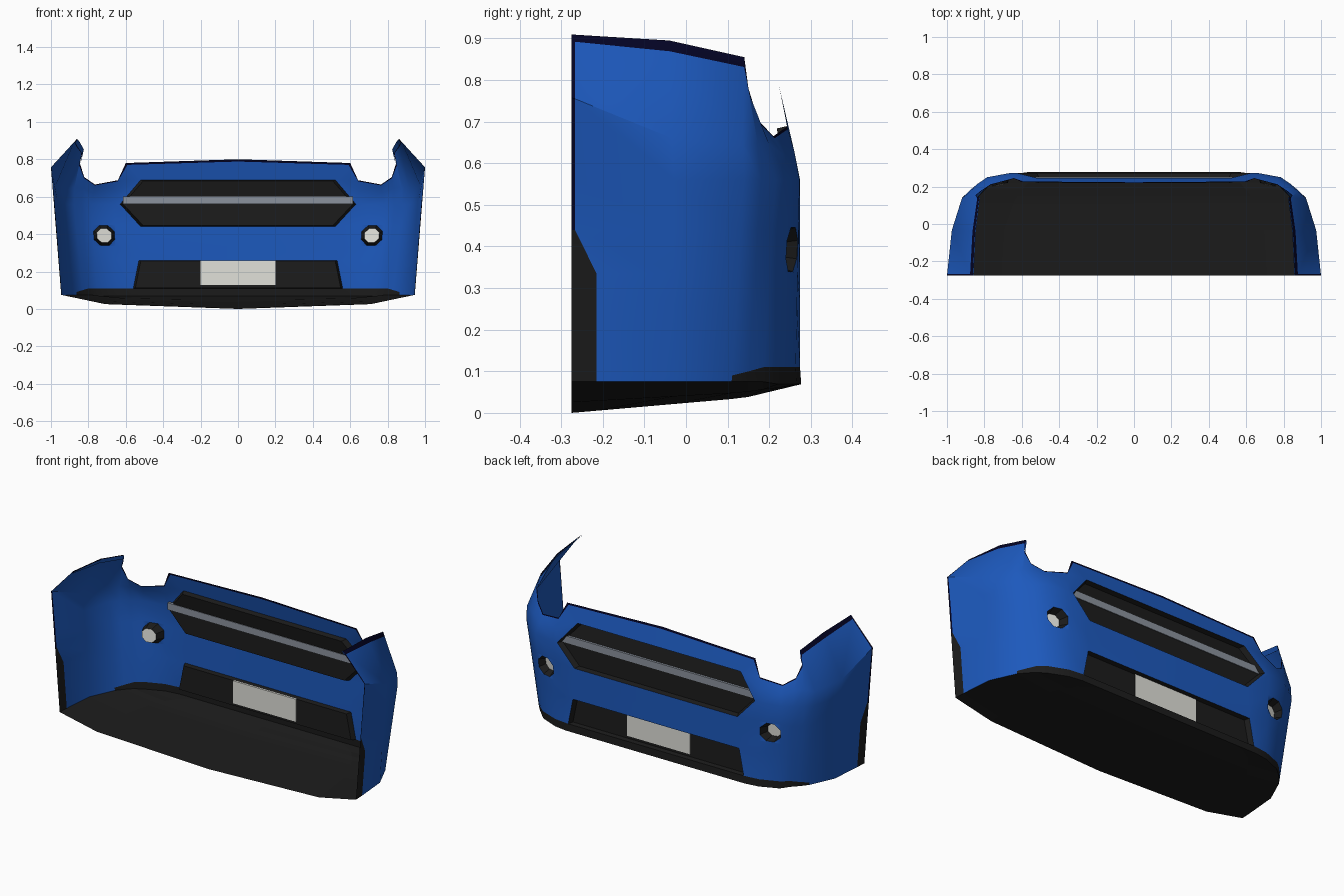
import bpy, bmesh, math
from mathutils import Vector

cube = bpy.data.objects.get("Cube")
if cube:
    bpy.data.objects.remove(cube, do_unlink=True)


def material(name, colour):
    mat = bpy.data.materials.new(name)
    mat.use_nodes = True
    mat.diffuse_color = (*colour, 1)
    mat.node_tree.nodes["Principled BSDF"].inputs["Base Color"].default_value = (*colour, 1)
    return mat


blue = material("blue paint", (.012, .1, .51))
black = material("black plastic", (.0115, .0115, .0115))
navy = material("dark navy edge", (.001, .001, .018))
white = material("off white", (.75, .75, .7))
steel = material("grey metal", (.26, .29, .34))


def build(name, faces, materials, smooth=False):
    """Make a mirrored object from (points, material index) faces, merged at shared points."""
    bm = bmesh.new()
    for points, index in faces:
        face = bm.faces.new([bm.verts.new(p) for p in points])
        face.material_index = index
    bmesh.ops.remove_doubles(bm, verts=bm.verts, dist=.0005)
    mesh = bpy.data.meshes.new(name)
    bm.to_mesh(mesh)
    bm.free()
    obj = bpy.data.objects.new(name, mesh)
    bpy.context.collection.objects.link(obj)
    for mat in materials:
        mesh.materials.append(mat)
    modifier = obj.modifiers.new("Mirror", 'MIRROR')
    modifier.merge_threshold = .0005
    if smooth:
        bpy.ops.object.select_all(action='DESELECT')
        obj.select_set(True)
        bpy.context.view_layer.objects.active = obj
        bpy.ops.object.shade_smooth_by_angle(angle=math.radians(37))


def box(name, low, high, mat):
    bpy.ops.mesh.primitive_cube_add(size=1, location=(Vector(low) + Vector(high)) / 2)
    obj = bpy.context.object
    obj.name = name
    obj.scale = Vector(high) - Vector(low)
    obj.data.materials.append(mat)


# Bumper skin columns, centre to rear edge: plan x, plan y, crease point, top point
columns = [
    (0, .274, (0, .246, .69), (0, .22, .8)),
    (.52, .274, (.52, .246, .69), (.6, .225, .78)),
    (.66, .273, (.65, .26, .63), (.642, .243, .688)),
    (.785, .25, (.77, .235, .62), (.765, .21, .665)),
    (.84, .215, (.83, .2, .645), (.822, .172, .705)),
    (.885, .18, (.875, .172, .65), (.846, .15, .78)),
    (.93, .14, (.92, .137, .64), (.828, .14, .855)),
    (.975, -.03, (.974, -.033, .66), (.85, -.04, .895)),
    (.996, -.215, (.999, -.267, .755), (.861, -.267, .909)),
    (1, -.275, (1, -.275, .757), (.86, -.275, .91)),
]
heights = [.075, .11, .26, .335, .44, .56]
opening_edge = [.57, .56, .53, .53, .52, .63]
REAR = len(columns) - 2


def skin_point(row, col):
    x, y, crease, top = columns[col]
    if row >= len(heights):
        blend = (0, .89, 1)[row - len(heights)]
        return Vector(crease).lerp(Vector(top), blend)
    z = heights[row]
    if col == 1:
        x = opening_edge[row]
    if row == 1 and col > 4:
        z = .1 if col == 5 else .09
    if row == 4 and col in (2, 3):
        z = .45
    if col == REAR and row > 3:
        y = -.267
    if row == 0 and col < 4:
        y += .003
        z = .069
    # The sides lean inward toward the bottom, and the corners get rounder
    x -= .08 * (.76 - z) * max(0, x - .785) / .215
    if 2 <= col <= 6:
        tuck = (.01 if col == 2 else .03) * (.56 - z) / .48
        x -= tuck
        y -= tuck
    return Vector((x, y, z))


grid = [[skin_point(r, c) for c in range(len(columns))] for r in range(len(heights) + 3)]
openings = {(1, 0), (4, 0), (5, 0), (3, 2)}
skin, liner = [], []
for r in range(len(grid) - 1):
    for c in range(len(columns) - 1):
        if (r, c) in openings:
            continue
        shade = 0
        if (r == 0 and c < 6) or (c == REAR and r < 4):
            shade = 1
        elif c == REAR or r == len(grid) - 2:
            shade = 2
        quad = [grid[r][c], grid[r + 1][c], grid[r + 1][c + 1], grid[r][c + 1]]
        skin.append((quad, shade))
        if r == len(grid) - 2 and c > 4:
            liner.append(([p - Vector((.004, 0, .003)) for p in quad[::-1]], 0))

# Octagonal fog lamp hole inside one skin quad
corners = [grid[4][3], grid[4][2], grid[3][2], grid[3][3]]
centre = sum(corners, Vector()) / 4
across = (corners[0] - corners[1]) / 2
upward = (corners[0] - corners[3]) / 2


def octagon(radius, depth):
    angles = [math.pi / 8 + math.pi / 4 * k for k in range(8)]
    return [centre + across * radius * math.cos(a) + upward * radius * math.sin(a)
            - Vector((0, depth, 0)) for a in angles]


rim = octagon(1, 0)
for k in range(4):
    a, b, c = rim[2 * k], rim[2 * k + 1], rim[(2 * k + 2) % 8]
    skin.append(([a, b, corners[k]], 0))
    skin.append(([corners[k], b, c, corners[(k + 1) % 4]], 0))
build("bumper_skin", skin, [blue, black, navy], smooth=True)

# Painted inner face behind the dark top edge of each wing
build("wing_edge_liner", liner, [blue])

# Fog lamps: tapered dark cup with a pale lens
inner = octagon(.7, .045)
lamp = [([rim[k], inner[k], inner[(k + 1) % 8], rim[(k + 1) % 8]], 0) for k in range(8)]
lamp.append((inner[::-1], 1))
build("fog_lamps", lamp, [black, white])


def recess(name, edge, depth, shrink):
    """Sunken dark panel behind a central opening, from its outer edge upward."""
    middle = sum((p.z for p in edge)) / len(edge)
    outer = [Vector((0, edge[0].y, edge[0].z)), *edge, Vector((0, edge[-1].y, edge[-1].z))]
    sunk = [Vector((p.x * (1 - shrink / 2), p.y - depth, middle + (p.z - middle) * (1 - shrink)))
            for p in outer]
    faces = [([outer[i], outer[i + 1], sunk[i + 1], sunk[i]], 0) for i in range(len(outer) - 1)]
    for a, b in zip(sunk[1:-2], sunk[2:-1]):
        faces.append(([Vector((0, a.y, a.z)), Vector((0, b.y, b.z)), b, a], 0))
    build(name, faces, [black])


recess("upper_grille", [grid[r][1] for r in (4, 5, 6)], .028, .05)
recess("lower_intake", [grid[r][1] for r in (1, 2)], .028, .04)

# Flat bar across the grille, and a blank plate in the lower intake
box("grille_bar", (-.615, .234, .56), (.615, .25, .6), steel)
box("blank_plate", (-.2, .241, .128), (.2, .25, .258), white)


# Undertray: follows the skin's bottom edge, with a shallow keel rising to the front
def tray_points(edge):
    t = (edge.y + .275) / .415
    low = .036 * t if t < 1 else .036 + .1 * (t - 1)
    shoulder = low + (edge.z - low) * .34
    return [Vector((0, edge.y, low)), Vector((edge.x * .75, edge.y, shoulder)), edge]


tray = []
edges = grid[0][:0:-1]
for a, b in zip(edges, edges[1:]):
    p, q = tray_points(a), tray_points(b)
    for i in range(2):
        tray.append(([p[i], q[i], q[i + 1], p[i + 1]], 0))
build("undertray", tray, [black])
